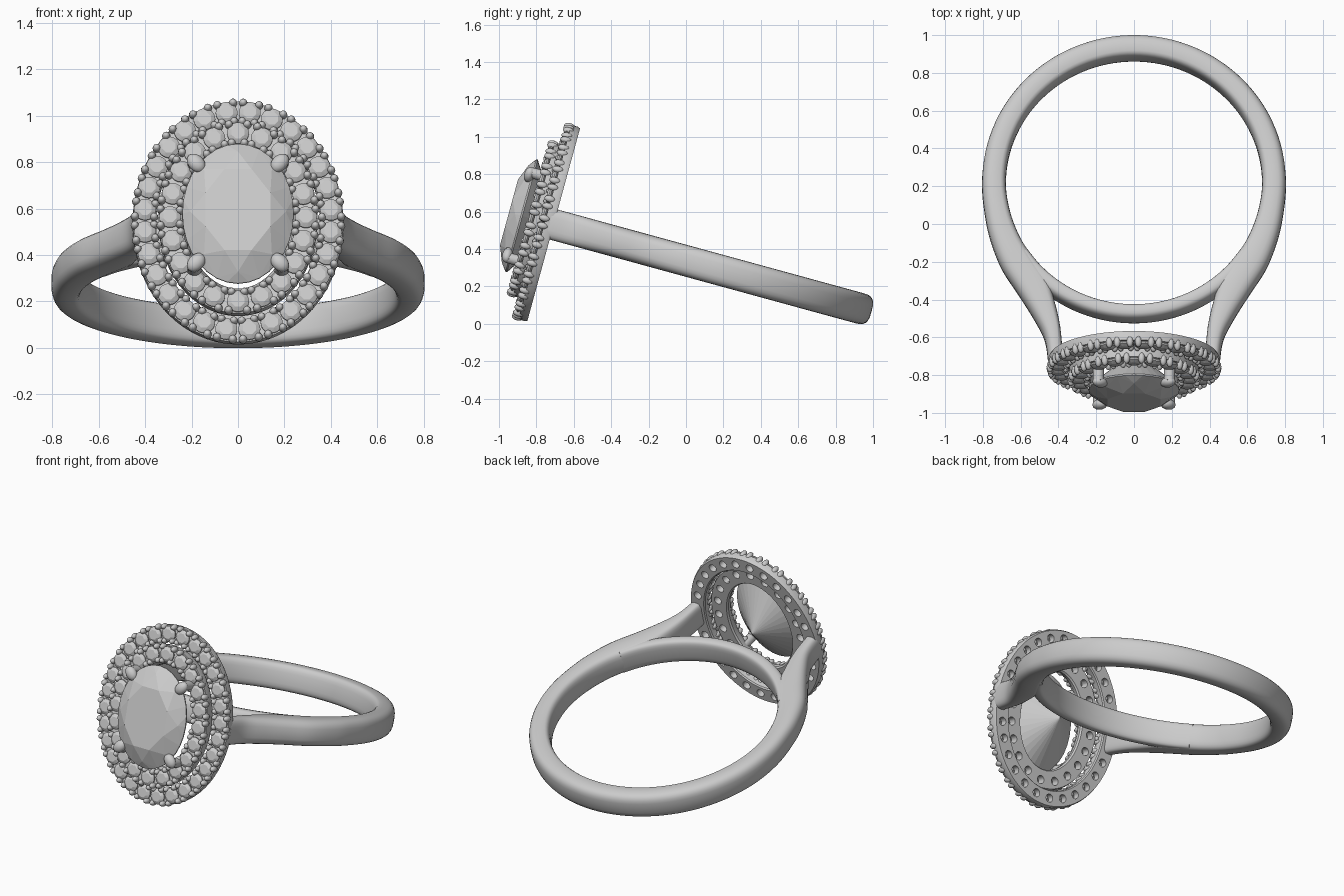
import bpy, bmesh, math
from mathutils import Matrix, Vector

if "Cube" in bpy.data.objects:
    bpy.data.objects.remove(bpy.data.objects["Cube"])

# Whole ring leans back; local frame: x across, -y out through the head, z along the finger
TILT = Matrix.Rotation(math.radians(-15.3), 4, 'X') @ Matrix.Translation((0, 0, 0.325))


def finish(bm, name, smooth=None):
    bmesh.ops.recalc_face_normals(bm, faces=bm.faces[:])
    me = bpy.data.meshes.new(name)
    bm.to_mesh(me)
    bm.free()
    ob = bpy.data.objects.new(name, me)
    bpy.context.collection.objects.link(ob)
    ob.matrix_world = TILT
    if smooth:
        shade(ob, smooth)
    return ob


def shade(ob, angle):
    bpy.ops.object.select_all(action='DESELECT')
    ob.select_set(True)
    bpy.context.view_layer.objects.active = ob
    bpy.ops.object.shade_smooth_by_angle(angle=math.radians(angle))


def skin(bm, rows, closed):
    """Join rows of points (each a closed loop) into a tube."""
    vs = [[bm.verts.new(p) for p in row] for row in rows]
    n = len(vs[0])
    for i in range(len(vs) if closed else len(vs) - 1):
        a, b = vs[i], vs[(i + 1) % len(vs)]
        for j in range(n):
            bm.faces.new((a[j], a[(j + 1) % n], b[(j + 1) % n], b[j]))
    if not closed:
        bm.faces.new(vs[0])
        bm.faces.new(vs[-1])


def catmull(pts, steps=5):
    out = []
    for i in range(len(pts) - 1):
        p0, p1, p2, p3 = (pts[max(0, min(len(pts) - 1, i + k))] for k in (-1, 0, 1, 2))
        for s in range(steps):
            t = s / steps
            out.append(0.5 * (2 * p1 + (p2 - p0) * t + (2 * p0 - 5 * p1 + 4 * p2 - p3) * t * t
                              + (3 * p1 - p0 - 3 * p2 + p3) * t ** 3))
    return out + [pts[-1]]


def rail(name, pairs, half):
    """Rounded bar between inner and outer edge curves."""
    inner = catmull([Vector(p[0]) for p in pairs])
    outer = catmull([Vector(p[1]) for p in pairs])
    rows = []
    for a, b in zip(inner, outer):
        mid, d, row = (a + b) / 2, (b - a) / 2, []
        for k in range(24):
            t = math.tau * k / 24
            c, s = math.cos(t), math.sin(t)
            e = 0.75 if c > 0 else 0.45      # domed outside, flatter inside
            p = mid + d * math.copysign(abs(c) ** e, c)
            row.append((p.x, p.y, half * math.copysign(abs(s) ** 0.65, s)))
        rows.append(row)
    bm = bmesh.new()
    skin(bm, rows, False)
    return finish(bm, name, 50)


# Band with shoulders sweeping up to the head
CY = 0.135


def polar(r, deg):
    a = math.radians(deg)
    return (r * math.cos(a), CY + r * math.sin(a))


right = [(polar(0.678, d), polar(0.805, d)) for d in range(90, -1, -15)]
right += [((.655, -.03), (.787, -.06)), ((.60, -.175), (.755, -.195)), ((.53, -.285), (.70, -.335)),
          ((.455, -.40), (.615, -.47)), ((.425, -.50), (.535, -.60)), ((.39, -.66), (.475, -.72)),
          ((.375, -.845), (.455, -.845))]
left = [((-a[0], a[1]), (-b[0], b[1])) for a, b in right[:0:-1]]
rail("band", left + right, 0.083)
# Bridge closing the finger hole under the head
rail("bridge", [(polar(0.675, d), polar(0.76, d)) for d in range(-146, -33, 8)], 0.078)


def ellipse_at(a, b, frac):
    """Point and outward normal at an arc-length fraction, starting at the top."""
    key = (a, b)
    if key not in TABLE:
        acc = [0.0]
        for i in range(2000):
            t = math.tau * (i + .5) / 2000
            acc.append(acc[-1] + math.hypot(a * math.cos(t), b * math.sin(t)))
        TABLE[key] = acc
    acc = TABLE[key]
    target = (frac % 1) * acc[-1]
    i = next(k for k, v in enumerate(acc) if v >= target)
    t = math.tau * i / 2000
    p = Vector((a * math.sin(t), 0, b * math.cos(t)))
    return p, Vector((math.sin(t) / a, 0, math.cos(t) / b)).normalized()


TABLE = {}


def gem(bm, c, ra, rb, crown, pav, n):
    """Faceted stone: table, crown break, girdle and culet, closed as a hull."""
    pts = [(0, -pav, 0)]
    for count, r, h, off in ((n // 2, .63, crown, .5), (n // 2, .86, crown * .52, 0),
                             (n * 2, 1, .004, 0), (n * 2, 1, -.004, 0)):
        for k in range(count):
            t = math.tau * (k + off) / count
            pts.append((r * ra * math.cos(t), h, r * rb * math.sin(t)))
    vs = [bm.verts.new((c[0] + x, c[1] - h, c[2] + z)) for x, h, z in pts]
    bmesh.ops.convex_hull(bm, input=vs)


def ball(bm, loc, scale, turn=0.0):
    m = Matrix.Translation(loc) @ Matrix.Rotation(turn, 4, 'Y') @ Matrix.Diagonal((*scale, 1))
    bmesh.ops.create_uvsphere(bm, u_segments=12, v_segments=8, radius=1, matrix=m)


def stick(bm, loc, r1, r2, depth):
    m = Matrix.Translation(loc) @ Matrix.Rotation(math.pi / 2, 4, 'X')
    bmesh.ops.create_cone(bm, cap_ends=True, segments=16, radius1=r1, radius2=r2, depth=depth, matrix=m)


def halo(name, a, b, count, phase, profile, front):
    # Oval plate
    bm = bmesh.new()
    rows = []
    for i in range(96):
        p, n = ellipse_at(a, b, i / 96)
        rows.append([p + n * o + Vector((0, w, 0)) for o, w in profile])
    skin(bm, rows, True)
    plate = finish(bm, name + "_plate")
    # Drilled seats, small stones and bead prongs
    holes, stones, beads = bmesh.new(), bmesh.new(), bmesh.new()
    length = ellipse_at(a, b, 0) and TABLE[(a, b)][-1] * math.tau / 2000
    for i in range(count):
        p, n = ellipse_at(a, b, (i + phase) / count)
        stick(holes, p + Vector((0, front + .025, 0)), 0.025, 0.025, 0.2)
        gem(stones, p + Vector((0, front - .012, 0)), .047, .047, .016, .04, 16)
        for side in (-1, 1):
            q, m = ellipse_at(a, b, (i + phase + .5) / count + side * .019 / length)
            for off in (-.041, .042):
                ball(beads, q + m * off + Vector((0, front - .006, 0)), (.018, .031, .018))
    cutter = finish(holes, name + "_cutter")
    mod = plate.modifiers.new("seats", 'BOOLEAN')
    mod.operation, mod.solver, mod.object = 'DIFFERENCE', 'EXACT', cutter
    bpy.context.view_layer.objects.active = plate
    bpy.ops.object.modifier_apply(modifier=mod.name)
    bpy.data.objects.remove(cutter)
    shade(plate, 35)
    finish(stones, name + "_stones")
    finish(beads, name + "_beads", 60)


halo("outer_halo", .403, .487, 28, .5,
     [(-.05, -.872), (.05, -.872), (.052, -.835), (.046, -.822), (-.044, -.822), (-.05, -.83)], -.872)
halo("inner_halo", .293, .376, 20, 0,
     [(-.052, -.932), (.049, -.932), (.05, -.885), (.044, -.872), (-.062, -.872), (-.07, -.882), (-.068, -.905)],
     -.932)

# Small joints holding the two halos together
bm = bmesh.new()
for x, z in ((.348, .0), (-.348, .0), (.17, .375), (-.17, .375)):
    ball(bm, (x, -.872, z), (.014, .012, .014))
finish(bm, "halo_joints", 60)

# Oval centre stone
bm = bmesh.new()
gem(bm, (0, -1.0, 0), .24, .312, .07, .21, 16)
finish(bm, "centre_stone")

# Four prongs with claw tips leaning over the stone
bm = bmesh.new()
for sx in (-1, 1):
    for sz in (-1, 1):
        stick(bm, (sx * .188, -.95, sz * .236), .032, .028, .13)
        ball(bm, (sx * .18, -1.018, sz * .222), (.048, .028, .034), -sx * sz * math.radians(48))
finish(bm, "prongs", 50)
